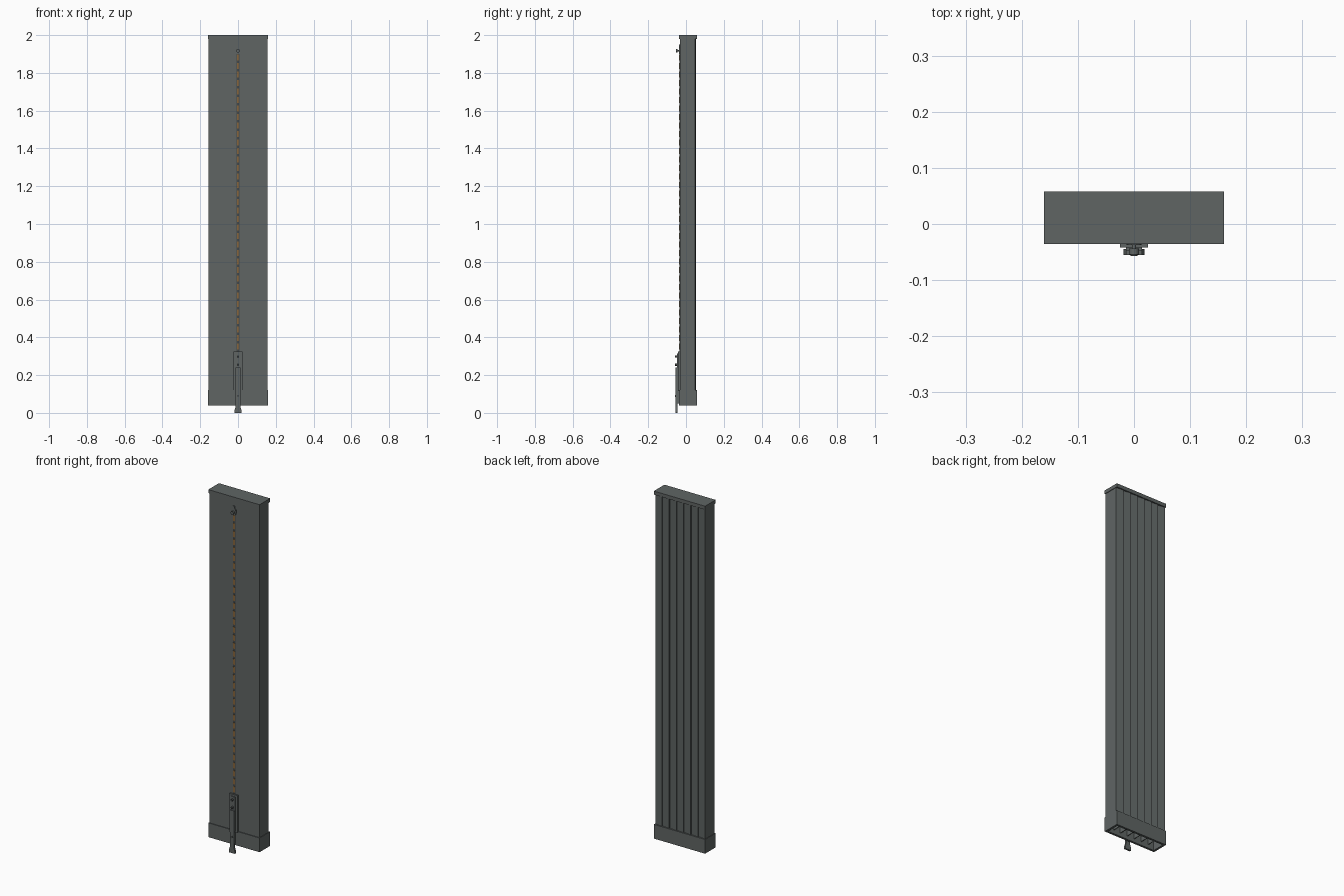
import bpy, bmesh, math

if "Cube" in bpy.data.objects:
    bpy.data.objects.remove(bpy.data.objects["Cube"])


def material(name, rgb):
    m = bpy.data.materials.new(name)
    m.diffuse_color = (*rgb, 1)
    m.use_nodes = True
    m.node_tree.nodes["Principled BSDF"].inputs["Base Color"].default_value = m.diffuse_color
    return m


GREY = material("slate grey", (0.115, 0.13, 0.127))
DARK = material("dark grey", (0.06, 0.066, 0.065))
BROWN = material("rope brown", (0.24, 0.13, 0.045))


def finish(name, bm, mat):
    bmesh.ops.recalc_face_normals(bm, faces=bm.faces)
    mesh = bpy.data.meshes.new(name)
    bm.to_mesh(mesh)
    bm.free()
    mesh.materials.append(mat)
    ob = bpy.data.objects.new(name, mesh)
    bpy.context.collection.objects.link(ob)
    return ob


def add_box(bm, x0, x1, y0, y1, z0, z1):
    vs = bmesh.ops.create_cube(bm, size=1)["verts"]
    for v in vs:
        v.co.x = x1 if v.co.x > 0 else x0
        v.co.y = y1 if v.co.y > 0 else y0
        v.co.z = z1 if v.co.z > 0 else z0


def boxes(name, mat, *specs):
    bm = bmesh.new()
    for s in specs:
        add_box(bm, *s)
    return finish(name, bm, mat)


def prism(name, mat, points, to3d, vec):
    """Extrude a flat outline along vec."""
    bm = bmesh.new()
    face = bm.faces.new([bm.verts.new(to3d(*p)) for p in points])
    new = bmesh.ops.extrude_face_region(bm, geom=[face])["geom"]
    bmesh.ops.translate(bm, vec=vec,
                        verts=[g for g in new if isinstance(g, bmesh.types.BMVert)])
    return finish(name, bm, mat)


def pin(name, mat, z, r, y0, y1, sides=12):
    pts = [(r * math.cos(2 * math.pi * i / sides), z + r * math.sin(2 * math.pi * i / sides))
           for i in range(sides)]
    return prism(name, mat, pts, lambda x, h: (x, y0, h), (0, y1 - y0, 0))


W, FRONT, BACK = 0.157, -0.032, 0.054
Z0, Z1, WALL = 0.06, 1.985, 0.008

# hollow casing: front panel and side walls
boxes("casing", GREY,
      (-W, W, FRONT, FRONT + WALL, Z0, Z1),
      (-W, -W + WALL, FRONT + WALL, BACK - 0.008, Z0, Z1),
      (W - WALL, W, FRONT + WALL, BACK - 0.008, Z0, Z1))

# back made of seven overlapping upright slats, each stepping out on its left
SLATS = 7
step = 2 * W / SLATS
profile = [(-W, BACK - 0.009), (W, BACK - 0.009)]
for i in range(SLATS, 0, -1):
    profile += [(-W + i * step, BACK - 0.006), (-W + (i - 1) * step, BACK)]
prism("back_slats", GREY, profile, lambda x, y: (x, y, Z0), (0, 0, Z1 - Z0))

# inner webs seen from the open bottom
boxes("inner_webs", GREY,
      *[(-W + i * step - 0.002, -W + i * step + 0.002, FRONT + WALL, BACK - 0.009, Z0, Z1)
        for i in range(1, SLATS)])

# top cap and open base collar
boxes("top_cap", GREY, (-0.16, 0.16, -0.036, 0.058, 1.98, 2.0))
boxes("base_collar", GREY,
      (-0.16, 0.16, -0.036, -0.024, 0.04, 0.12),
      (-0.16, 0.16, 0.046, 0.058, 0.04, 0.12),
      (-0.16, -0.148, -0.024, 0.046, 0.04, 0.12),
      (0.148, 0.16, -0.024, 0.046, 0.04, 0.12))

# rope running up the front, with brown strands over a dark core
boxes("rope_core", DARK, (-0.007, 0.007, FRONT - 0.002, FRONT + 0.001, 0.32, 1.91))
boxes("rope_strands", BROWN,
      *[(-0.006, 0.006, FRONT - 0.004, FRONT - 0.001, 0.335 + i * 0.045, 0.367 + i * 0.045)
        for i in range(35)])

# upper rope anchor with pin and knob
prism("rope_anchor", GREY,
      [(-0.008, 1.9), (0.008, 1.9), (0.013, 1.915), (0.011, 1.932), (0.005, 1.937),
       (0.005, 1.95), (-0.005, 1.95), (-0.005, 1.937), (-0.011, 1.932), (-0.013, 1.915)],
      lambda x, z: (x, FRONT - 0.005, z), (0, 0.006, 0))
pin("anchor_pin", GREY, 1.917, 0.004, -0.046, FRONT)
pin("anchor_knob", GREY, 1.917, 0.009, -0.054, -0.044)

# lever mount: back plate with a raised centre
boxes("lever_mount", GREY,
      (-0.025, 0.025, -0.042, FRONT, 0.115, 0.325),
      (-0.014, 0.014, -0.047, -0.041, 0.12, 0.315))

# lever handle with flared foot
half = [(0.019, 0.0), (0.019, 0.012), (0.012, 0.035), (0.0145, 0.24)]
prism("lever_handle", GREY, half + [(-x, z) for x, z in reversed(half)],
      lambda x, z: (x, -0.055, z), (0, 0.010, 0))
boxes("handle_stem", GREY, (-0.01, 0.01, -0.046, -0.034, 0.05, 0.12))

# rivets
for i, (z, y) in enumerate([(0.298, -0.047), (0.255, -0.047), (0.09, -0.054)]):
    pin(f"rivet_{i + 1}", DARK, z, 0.006, -0.057, y)
